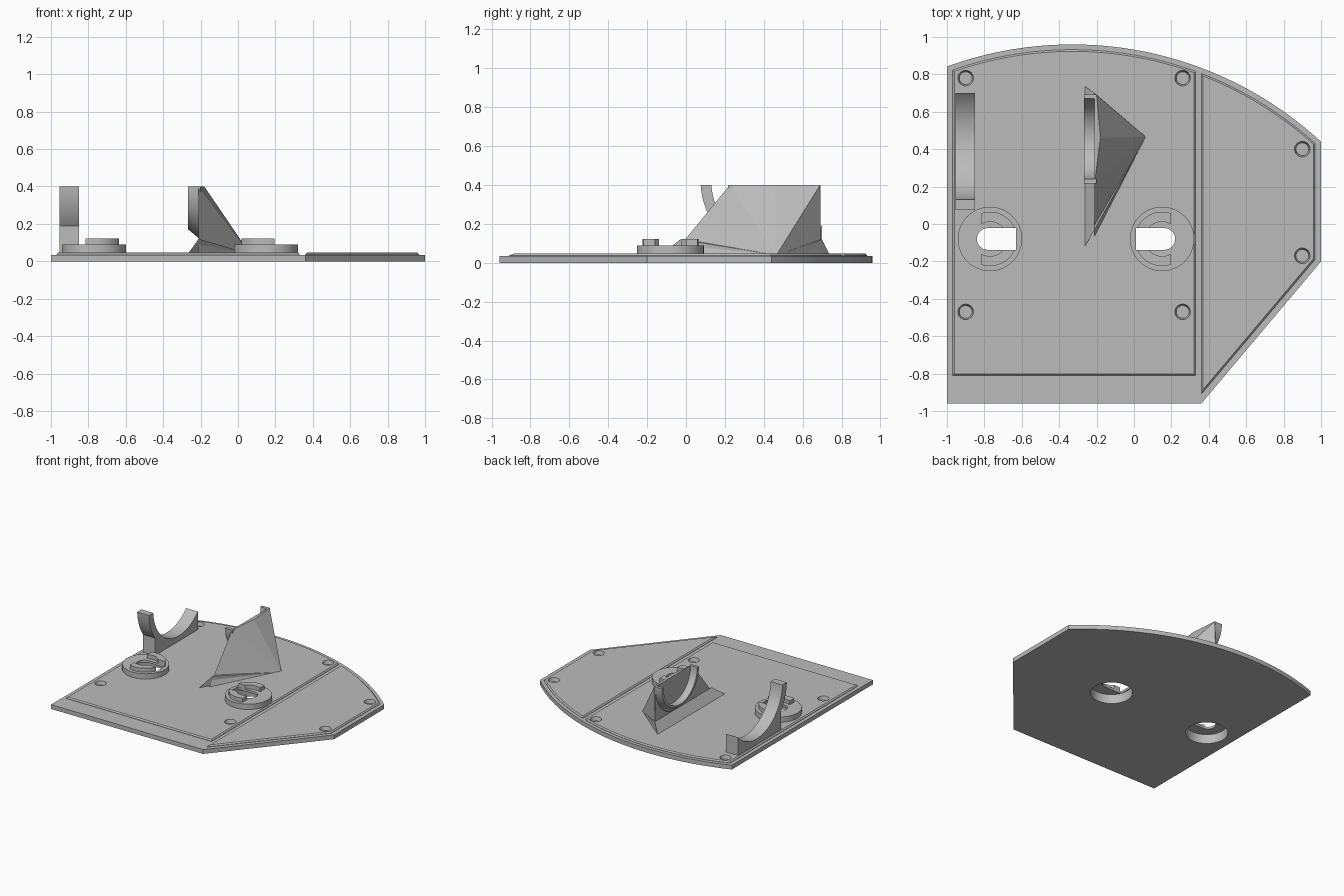
import bpy, bmesh
from math import sin, cos, radians, sqrt, pi

if "Cube" in bpy.data.objects:
    bpy.data.objects.remove(bpy.data.objects["Cube"])

grey = bpy.data.materials.new("plain grey")
grey.use_nodes = True
grey.diffuse_color = (0.5, 0.5, 0.5, 1)
grey.node_tree.nodes["Principled BSDF"].inputs["Base Color"].default_value = (0.5, 0.5, 0.5, 1)


def finish(name, bm):
    bmesh.ops.recalc_face_normals(bm, faces=bm.faces)
    mesh = bpy.data.meshes.new(name)
    bm.to_mesh(mesh)
    bm.free()
    mesh.materials.append(grey)
    obj = bpy.data.objects.new(name, mesh)
    bpy.context.collection.objects.link(obj)
    return obj


def loft(name, lower, upper):
    """Solid between two matching 3D loops."""
    bm = bmesh.new()
    a = [bm.verts.new(p) for p in lower]
    b = [bm.verts.new(p) for p in upper]
    bm.faces.new(a)
    bm.faces.new(b)
    for i in range(len(a)):
        j = (i + 1) % len(a)
        bm.faces.new((a[i], a[j], b[j], b[i]))
    return finish(name, bm)


def prism(name, outline, z0, z1):
    return loft(name, [(x, y, z0) for x, y in outline], [(x, y, z1) for x, y in outline])


def hull(name, points):
    bm = bmesh.new()
    verts = [bm.verts.new(p) for p in points]
    bmesh.ops.convex_hull(bm, input=verts)
    return finish(name, bm)


def arc(cx, cy, rx, ry, start, end, n):
    angles = [radians(start + (end - start) * i / n) for i in range(n + 1)]
    return [(cx + rx * cos(t), cy + ry * sin(t)) for t in angles]


def frustum(name, x, y, r0, r1, z0, z1, n=48):
    rings = [[(x + r * cos(2 * pi * i / n), y + r * sin(2 * pi * i / n), z) for i in range(n)]
             for r, z in ((r0, z0), (r1, z1))]
    return loft(name, *rings)


def cut(obj, cutter):
    mod = obj.modifiers.new("cut", "BOOLEAN")
    mod.operation = "DIFFERENCE"
    mod.solver = "EXACT"
    mod.object = cutter
    with bpy.context.temp_override(object=obj, active_object=obj, selected_objects=[obj]):
        bpy.ops.object.modifier_apply(modifier=mod.name)


def smooth(obj):
    bpy.ops.object.select_all(action="DESELECT")
    obj.select_set(True)
    bpy.context.view_layer.objects.active = obj
    bpy.ops.object.shade_smooth_by_angle(angle=radians(25))


def rim(x0, x1, r, n):
    """Points along the large curved rear edge."""
    xs = [x0 + (x1 - x0) * i / n for i in range(n + 1)]
    return [(x, -1 + sqrt(r * r - (x + 0.33) ** 2)) for x in xs]


BASE, TOP = 0.035, 0.047

# Base plate
base = prism("base_plate", [(-1, -0.96), (0.36, -0.96), (1, -0.2)] + rim(1, -1, 1.96, 48), 0, BASE)


# Raised panels with chamfered top edges
def panel(name, outline):
    obj = prism(name, outline, BASE - 0.005, TOP)
    bm = bmesh.new()
    bm.from_mesh(obj.data)
    edges = [e for e in bm.edges if all(v.co.z > TOP - 0.001 for v in e.verts)]
    bmesh.ops.bevel(bm, geom=edges, offset=0.009, segments=1, affect="EDGES")
    bm.to_mesh(obj.data)
    bm.free()
    return obj


main = panel("main_panel", [(-0.97, -0.81), (0.33, -0.81)] + rim(0.33, -0.97, 1.932, 30))
side = panel("side_panel", [(0.36, -0.91), (0.968, -0.19)] + rim(0.968, 0.36, 1.932, 16))

# Screw recesses
for parts, spots in (((base, main), [(x, y) for x in (-0.9, 0.26) for y in (-0.47, 0.78)]),
                     ((base, side), [(0.9, 0.4), (0.9, -0.17)])):
    for x, y in spots:
        cutter = frustum("screw_cutter", x, y, 0.034, 0.043, 0.018, 0.051, 24)
        for part in parts:
            cut(part, cutter)
        bpy.data.objects.remove(cutter)

# Twist mounts: flanged ring, underside recess, keyed slot and raised arcs
for label, cx, s in (("right", -0.77, 1), ("left", 0.15, -1)):
    cy = -0.08
    flange = frustum(label + "_mount_flange", cx, cy, 0.172, 0.172, 0.02, 0.09)
    recess = frustum("recess_cutter", cx, cy, 0.157, 0.15, -0.01, 0.072)
    slot_outline = arc(-0.012, 0, 0.058, 0.058, 90, 270, 16) + [(0.14, -0.058), (0.14, 0.058)]
    slot = prism("slot_cutter", [(cx + s * x, cy + y) for x, y in slot_outline], 0.05, 0.2)
    for part in (base, main, flange):
        cut(part, recess)
    cut(flange, slot)
    bpy.data.objects.remove(recess)
    bpy.data.objects.remove(slot)
    smooth(flange)
    for end, f in (("rear", 1), ("front", -1)):
        ring = arc(0, 0, 0.145, 0.145, 24, 108, 16) + arc(0, 0, 0.092, 0.092, 119, 39, 16)
        key = prism(f"{label}_mount_{end}_arc", [(cx + s * x, cy + f * y) for x, y in ring], 0.088, 0.122)
        smooth(key)


# Outer cradle: a curved arm rising at the front from a block foot
def side_profile(x, points):
    return [(x, y, z) for y, z in points]


cradle = arc(0.46, 0.42, 0.385, 0.385, 183, 217, 12) + [(0.15, 0.04), (0.70, 0.04)]
cradle += arc(0.46, 0.42, 0.33, 0.33, -43.3, -176.5, 32)
smooth(loft("outer_cradle", side_profile(-0.955, cradle), side_profile(-0.85, cradle)))

# Inner cradle: a half ring widening underneath toward its buttress
inner = arc(0.455, 0.4, 0.215, 0.215, 360, 180, 32)
smooth(loft("inner_cradle",
            side_profile(-0.268, arc(0.455, 0.4, 0.238, 0.228, 180, 360, 32) + inner),
            side_profile(-0.2, arc(0.455, 0.4, 0.238, 0.285, 180, 360, 32) + inner)))

# Buttress tapering up from a triangular foot
tip = (0.065, 0.465, 0.04)
hull("buttress", [(-0.21, -0.07, 0.04), tip, (-0.21, 0.695, 0.04), (-0.21, 0.225, 0.4),
                  (-0.18, 0.46, 0.4), (-0.2, 0.69, 0.4), (-0.21, 0.69, 0.4)])
hull("buttress_foot", [(-0.268, -0.13, 0.04), (-0.268, 0.74, 0.04), tip,
                       (-0.21, -0.03, 0.12), (-0.21, 0.70, 0.12)])

for part in (base, main, side):
    smooth(part)
